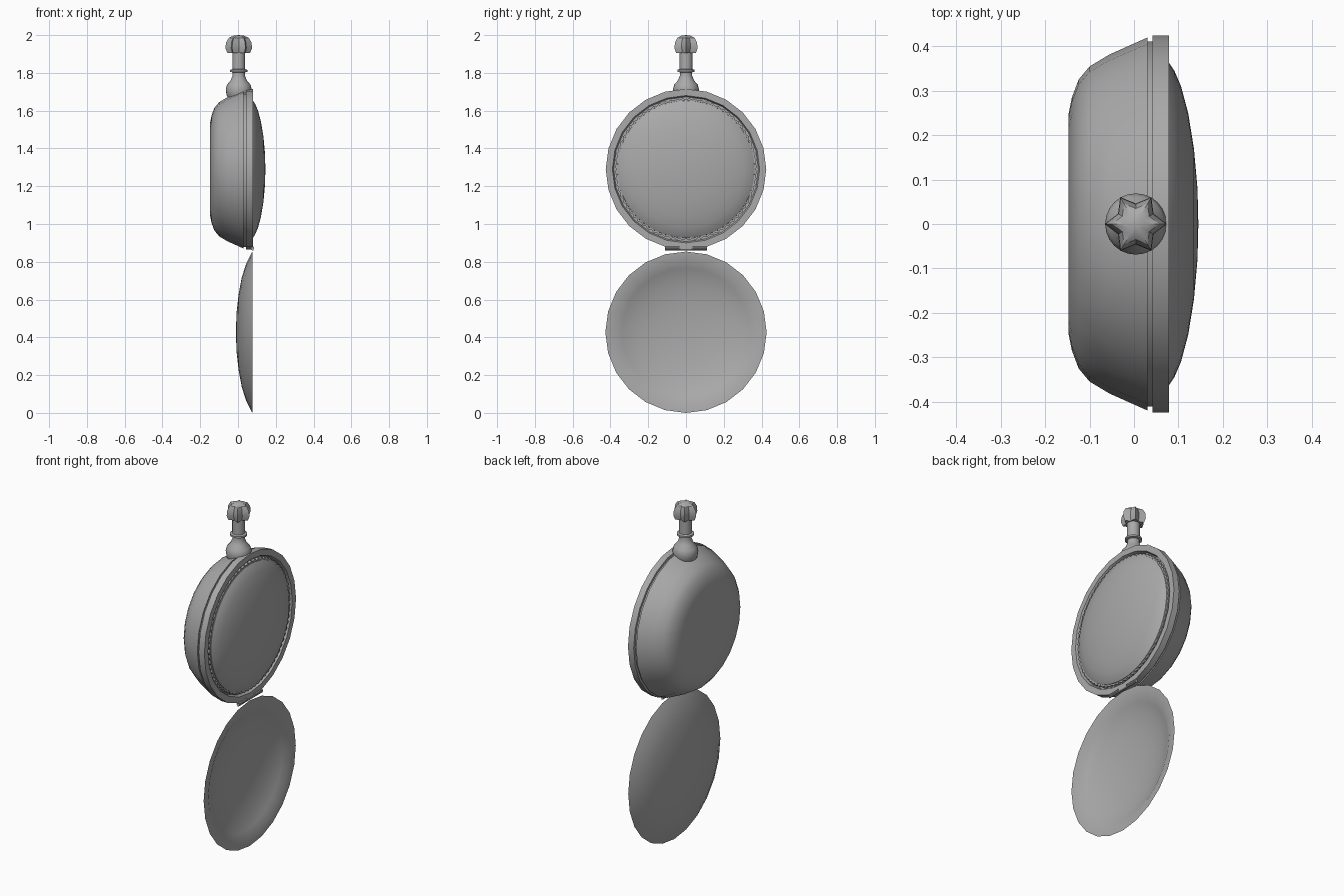
import bpy, bmesh
from math import sin, cos, pi, radians
from mathutils import Matrix

cube = bpy.data.objects.get("Cube")
if cube:
    bpy.data.objects.remove(cube, do_unlink=True)

metal = bpy.data.materials.new("grey metal")
metal.use_nodes = True
GREY = (0.4, 0.4, 0.4, 1)
metal.diffuse_color = GREY
metal.node_tree.nodes["Principled BSDF"].inputs["Base Color"].default_value = GREY

FACING_X = Matrix.Rotation(pi / 2, 4, 'Y')
CASE_Z, LID_Z = 1.29, 0.427


def lathe(name, profile, sides, place, wobble=None, closed=False, angle=35):
    """Turn (radius, height) points round z; wobble scales radius per step."""
    bm = bmesh.new()
    rings = []
    for r, h in profile:
        if r == 0:
            rings.append([bm.verts.new((0, 0, h))] * sides)
            continue
        ring = []
        for i in range(sides):
            a = 2 * pi * i / sides
            k = r * (wobble(i) if wobble else 1)
            ring.append(bm.verts.new((k * cos(a), k * sin(a), h)))
        rings.append(ring)
    pairs = list(zip(rings, rings[1:]))
    if closed:
        pairs.append((rings[-1], rings[0]))
    for lo, hi in pairs:
        for i in range(sides):
            j = (i + 1) % sides
            bm.faces.new(dict.fromkeys((lo[i], lo[j], hi[j], hi[i])))
    bmesh.ops.recalc_face_normals(bm, faces=bm.faces[:])
    mesh = bpy.data.meshes.new(name)
    bm.to_mesh(mesh)
    bm.free()
    mesh.materials.append(metal)
    obj = bpy.data.objects.new(name, mesh)
    bpy.context.collection.objects.link(obj)
    obj.matrix_world = place
    bpy.ops.object.select_all(action='DESELECT')
    obj.select_set(True)
    bpy.context.view_layer.objects.active = obj
    bpy.ops.object.shade_smooth_by_angle(angle=radians(angle))
    return obj


case_place = Matrix.Translation((0, 0, CASE_Z)) @ FACING_X
lid_place = Matrix.Translation((0, 0, LID_Z)) @ FACING_X

# Rounded back shell, with the narrow seam behind the bezel
lathe("case_back", [(0, -0.147), (0.25, -0.147), (0.285, -0.14), (0.325, -0.125),
                    (0.355, -0.1), (0.382, -0.055), (0.42, 0.03), (0.411, 0.03),
                    (0.411, 0.045)], 24, case_place)
# Flat bezel with a groove on its inside
lathe("bezel", [(0.405, 0.042), (0.425, 0.042), (0.425, 0.079), (0.39, 0.079),
                (0.383, 0.062), (0.35, 0.062)], 24, case_place)
# Knurled ring round the glass
lathe("knurled_ring", [(0.372, 0.06), (0.372, 0.076), (0.36, 0.076)], 144, case_place,
      wobble=lambda i: 1.012 if i % 2 else 0.99)
# Domed glass
lathe("glass", [(0.365, 0.06), (0.363, 0.079), (0.345, 0.091), (0.31, 0.106),
                (0.25, 0.122), (0.17, 0.135), (0.08, 0.143), (0, 0.145)], 48, case_place)

# Open lid: a shallow bowl with a flat rim
lathe("lid", [(0, -0.011), (0.1, -0.008), (0.2, 0.003), (0.29, 0.02), (0.36, 0.042),
              (0.405, 0.064), (0.427, 0.076), (0.378, 0.072), (0.34, 0.053),
              (0.27, 0.029), (0.18, 0.012), (0.08, 0.004), (0, 0.002)], 24, lid_place, angle=40)

# Hinge: two knuckles on a thin pin
along_y = Matrix.Translation((0.077, 0, 0.864)) @ Matrix.Rotation(pi / 2, 4, 'X')
lathe("hinge_pin", [(0, -0.11), (0.005, -0.11), (0.005, 0.11), (0, 0.11)], 10, along_y)
for side, name in ((1, "left_hinge_knuckle"), (-1, "right_hinge_knuckle")):
    lathe(name, [(0, 0.035 * side), (0.009, 0.035 * side), (0.009, 0.11 * side),
                 (0, 0.11 * side)], 10, along_y @ Matrix.Translation((0.0, -0.009 * -1, 0)))

# Neck and collared stem
crown_place = Matrix.Translation((0.004, 0, 0))
lathe("crown_stem", [(0.05, 1.655), (0.064, 1.68), (0.069, 1.712), (0.062, 1.738),
                     (0.043, 1.76), (0.033, 1.785), (0.033, 1.803), (0.046, 1.806),
                     (0.046, 1.816), (0.034, 1.82), (0.034, 1.915)], 24, crown_place)
# Six-ribbed winding knob
lathe("crown_knob", [(0, 1.905), (0.06, 1.905), (0.07, 1.93), (0.068, 1.96),
                     (0.053, 1.985), (0.028, 1.997), (0, 2.0)], 12, crown_place,
      wobble=lambda i: 0.66 if i % 2 else 1.0, angle=30)
